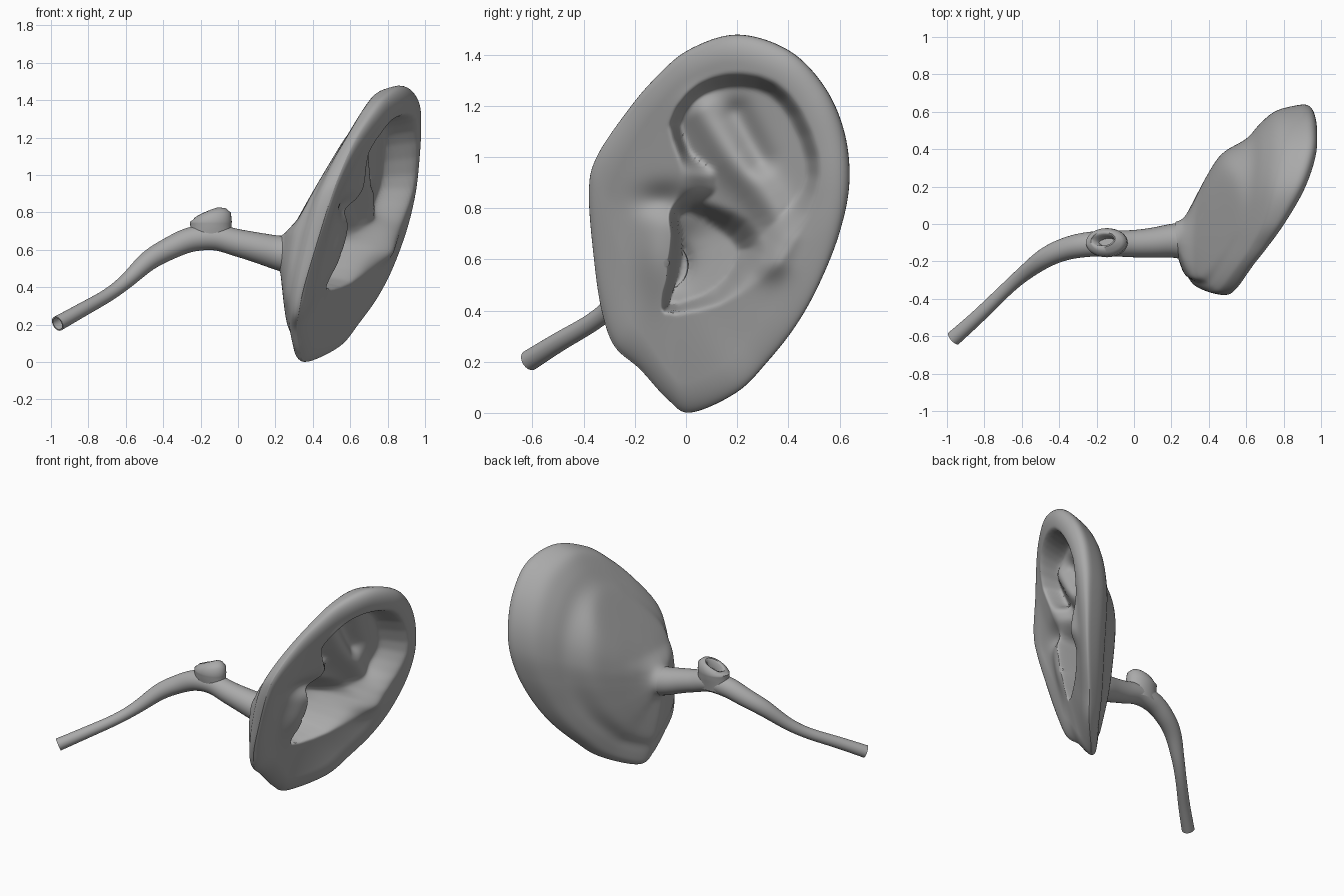
import bpy, bmesh, math
from mathutils import Vector

cube = bpy.data.objects.get("Cube")
if cube:
    bpy.data.objects.remove(cube)

grey = bpy.data.materials.new("plain grey")
grey.use_nodes = True
grey.diffuse_color = (0.4, 0.4, 0.4, 1)
grey.node_tree.nodes["Principled BSDF"].inputs["Base Color"].default_value = (0.4, 0.4, 0.4, 1)


def spline(points, steps, closed=False):
    """Smooth curve through points of any dimension."""
    pts = [Vector(p) for p in points]
    n = len(pts)
    pick = (lambda i: pts[i % n]) if closed else (lambda i: pts[max(0, min(n - 1, i))])
    out = []
    for i in range(n if closed else n - 1):
        a, b, c, d = (pick(i + k) for k in (-1, 0, 1, 2))
        for k in range(steps):
            t = k / steps
            out.append(b + (c - a) * (t / 2) + (a * 2 - b * 5 + c * 4 - d) * (t * t / 2)
                       + (b * 3 - a - c * 3 + d) * (t ** 3 / 2))
    return out if closed else out + [pts[-1]]


def loft(name, rings, angle=50):
    """Skin a list of equal closed rings and cap the last one."""
    bm = bmesh.new()
    loops = [[bm.verts.new(p) for p in ring] for ring in rings]
    for a, b in zip(loops, loops[1:]):
        for i in range(len(a)):
            j = (i + 1) % len(a)
            bm.faces.new((a[i], a[j], b[j], b[i]))
    bm.faces.new(loops[-1])
    bmesh.ops.recalc_face_normals(bm, faces=bm.faces)
    mesh = bpy.data.meshes.new(name)
    bm.to_mesh(mesh)
    bm.free()
    obj = bpy.data.objects.new(name, mesh)
    bpy.context.collection.objects.link(obj)
    mesh.materials.append(grey)
    bpy.ops.object.select_all(action='DESELECT')
    obj.select_set(True)
    bpy.context.view_layer.objects.active = obj
    bpy.ops.object.shade_smooth_by_angle(angle=math.radians(angle))
    return obj


def ring(center, normal, ra, rb, sides=32):
    n = Vector(normal).normalized()
    v = n.cross(Vector((1, 0, 0)) if abs(n.x) < 0.6 else Vector((0, 0, 1))).normalized()
    u = v.cross(n)
    return [Vector(center) + u * ra * math.cos(a) + v * rb * math.sin(a)
            for a in (math.tau * k / sides for k in range(sides))]


def smooth(t):
    t = max(0.0, min(1.0, t))
    return t * t * (3 - 2 * t)


def path_distance(p, pts, closed=False):
    best = 9.0
    for a, b in zip(pts, pts[1:] + pts[:1] if closed else pts[1:]):
        ab = b - a
        t = max(0, min(1, (p - a).dot(ab) / ab.length_squared))
        best = min(best, (p - a - ab * t).length)
    return best


def inside_depth(p, pts):
    """Distance to the edge of a closed region, zero outside it."""
    inside = False
    for a, b in zip(pts, pts[1:] + pts[:1]):
        if (a.y > p.y) != (b.y > p.y) and p.x < a.x + (p.y - a.y) * (b.x - a.x) / (b.y - a.y):
            inside = not inside
    return path_distance(p, pts, True) if inside else 0.0


# Outer edge of the ear as (x, y, z)
rim = spline([(.36, .02, 0), (.53, .2, .08), (.63, .32, .2), (.73, .43, .34), (.81, .52, .5),
              (.87, .6, .7), (.9, .64, .9), (.915, .62, 1.1), (.925, .54, 1.28), (.92, .4, 1.42),
              (.86, .2, 1.48), (.77, .01, 1.42), (.69, -.12, 1.31), (.61, -.23, 1.18),
              (.53, -.35, 1.0), (.48, -.38, .86), (.4, -.36, .6), (.34, -.33, .4),
              (.31, -.28, .26), (.3, -.18, .17), (.32, -.07, .05)], 13, True)
# Regions of the ear face as (y, z)
bowl = spline([(-.07, 1.13), (0, 1.25), (.1, 1.31), (.22, 1.325), (.35, 1.29), (.45, 1.18),
               (.52, 1.0), (.51, .85), (.45, .7), (.36, .56), (.22, .46), (.05, .4), (-.1, .4),
               (-.07, .55), (-.06, .7), (-.06, .8), (-.03, .88), (-.03, 1.0)], 2, True)
concha = spline([(-.07, .79), (.02, .83), (.13, .81), (.24, .76), (.31, .66), (.29, .58),
                 (.2, .48), (.08, .42), (-.09, .39), (-.08, .5), (-.07, .6), (-.06, .7)], 2, True)
fold = spline([(.06, 1.17), (.17, 1.0), (.28, .88), (.36, .74), (.34, .6)], 3)
fossa = [Vector((.2, 1.17)), Vector((.29, .99))]

hub = Vector((-.08, .58))
STEM_X, STEM_R = .22, .09
# Back profile as (distance from hub, depth), both as fractions
profile = spline([(0, 0), (.03, .06), (.1, .11), (.22, .165), (.4, .25), (.59, .37), (.71, .56),
                  (.84, .67), (.95, .8), (1, 1)], 5)


def back_x(edge, f, z):
    """Depth of the back, kept in front of the upper sloping wall."""
    x = STEM_X + f * (edge.x - STEM_X)
    wall = .267 + .6 * (z - .695)
    blend = smooth((z - .67) / .1) * smooth((1 - f) * 8)
    return x + blend * .03 * math.log(1 + math.exp((wall - x) / .03))


def back_fraction(u):
    for a, b in zip(profile, profile[1:]):
        if u <= b.x:
            return a.y + (b.y - a.y) * (max(u, 0) - a.x) / (b.x - a.x)
    return 1


def front_point(edge, s):
    if s == 1:
        return edge
    flat = lambda q: .35 + .53 * q.x + .287 * q.y
    e = Vector((edge.y, edge.z))
    p = hub.lerp(e, s)
    reach = (e - hub).length
    x = flat(p) + (edge.x - flat(e)) * s ** 3
    # rolled outer edge
    t = min(1, (1 - s) * reach / .12)
    x += (.055 + .03 * smooth((p.y - .4) / .6) * smooth((p.x + .2) / .5)) * math.sqrt(1 - (1 - t) ** 2)
    # hollows
    soft = .05 + .13 * smooth((.95 - p.y) / .4) * smooth((p.x - .1) / .2)
    soft += .12 * smooth((.12 - abs(p.y - .9)) / .1) * smooth((.2 - p.x) / .1)
    x -= .16 * smooth(inside_depth(p, bowl) / soft)
    x -= .18 * smooth(inside_depth(p, concha) / min(.12, .045 + .3 * max(0, p.x + .03)))
    # raised fold, upper fossa, tragus and the notch above it
    x += .06 * math.exp(-(path_distance(p, fold) / .07) ** 2)
    x -= .04 * math.exp(-(path_distance(p, fossa) / .05) ** 2)
    x += .03 * math.exp(-((p.x + .12) / .07) ** 2 - ((p.y - .6) / .15) ** 2)
    x -= .05 * math.exp(-((p.x + .08) / .1) ** 2 - ((p.y - .83) / .06) ** 2)
    behind = back_x(edge, back_fraction((s * reach - STEM_R) / (reach - STEM_R)), p.y)
    return Vector((max(x, behind + .02), p.x, p.y))


def back_ring(u, f):
    out = []
    for e in rim:
        d = Vector((e.y, e.z)) - hub
        p = hub + d.normalized() * (STEM_R + u * (d.length - STEM_R))
        out.append(Vector((back_x(e, f, p.y), p.x, p.y)))
    return out


# Ear shell: back from the stem to the edge, then the sculpted face to the middle
RINGS = 84
rings = [back_ring(q.x, q.y) for q in profile[:-1]]
for k in range(RINGS):
    s = 1 - (k / RINGS) ** 1.3
    rings.append([front_point(e, s) for e in rim])
ear = loft("ear_shell", rings, angle=75)
soften = ear.modifiers.new("soften", 'SMOOTH')
soften.factor = 0.5
soften.iterations = 5

# Canal tube as (x, y, z, radius), hollow at its far end
path = spline([(.27, -.09, .575, .1), (.2, -.09, .588, .09), (.1, -.1, .613, .08),
               (0, -.105, .637, .073), (-.12, -.105, .665, .068), (-.25, -.11, .655, .066),
               (-.37, -.135, .605, .06), (-.48, -.185, .54, .053), (-.6, -.275, .43, .04),
               (-.7, -.365, .355, .036), (-.84, -.5, .275, .038), (-.965, -.612, .205, .041)], 6)
tangents = [(path[min(i + 1, len(path) - 1)] - path[max(i - 1, 0)]).to_3d() for i in range(len(path))]
tube = [ring(p.to_3d(), t, p.w, p.w) for p, t in zip(path, tangents)]
for p, t in list(zip(path, tangents))[:-10:-1]:
    tube.append(ring(p.to_3d(), t, p.w * .82, p.w * .82))
loft("canal_tube", tube)

# Rounded swelling on the tube with a small open cup in its top
swelling = spline([(.63, .13, .06), (.68, .115, .068), (.715, .11, .074), (.75, .112, .078)], 3)
shape = [ring((-.145, -.1, q.x), (0, 0, 1), q.y, q.z) for q in swelling]
shape.append(ring((-.14, -.098, .778), (-.2, .1, 1), .104, .073))
shape.append(ring((-.148, -.093, .797), (-.3, .12, 1), .087, .057))
tilt = Vector((-.4, .2, .9)).normalized()
lip = Vector((-.165, -.085, .798))
for drop, ra, rb in ((0, .071, .04), (.006, .06, .03), (.06, .045, .02)):
    shape.append(ring(lip - tilt * drop, tilt, ra, rb))
loft("canal_swelling", shape, angle=60)
